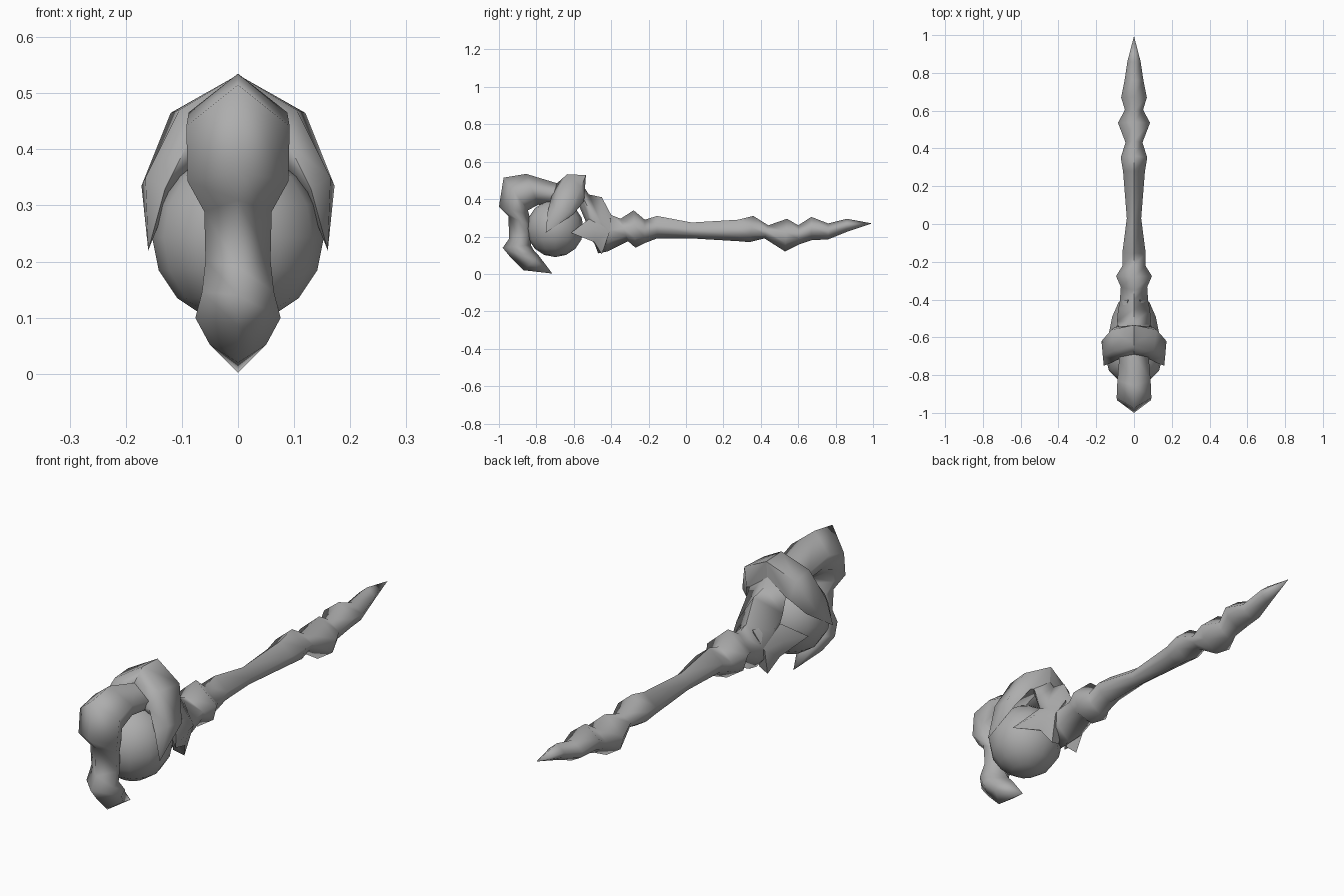
import bpy, bmesh, math
from mathutils import Vector

cube = bpy.data.objects.get("Cube")
if cube:
    bpy.data.objects.remove(cube, do_unlink=True)

grey = bpy.data.materials.new("plain grey")
grey.use_nodes = True
colour = (0.42, 0.42, 0.42, 1)
grey.diffuse_color = colour
grey.node_tree.nodes["Principled BSDF"].inputs["Base Color"].default_value = colour


def finish(name, bm):
    bmesh.ops.recalc_face_normals(bm, faces=bm.faces)
    mesh = bpy.data.meshes.new(name)
    bm.to_mesh(mesh)
    bm.free()
    mesh.materials.append(grey)
    ob = bpy.data.objects.new(name, mesh)
    bpy.context.collection.objects.link(ob)
    bpy.ops.object.select_all(action="DESELECT")
    ob.select_set(True)
    bpy.context.view_layer.objects.active = ob
    bpy.ops.object.shade_smooth_by_angle(angle=math.radians(75))
    return ob


def loft(name, rings):
    """Skin rings of equal length; a last ring of one point makes a tip."""
    bm = bmesh.new()
    loops = [[bm.verts.new(p) for p in ring] for ring in rings]
    n = len(loops[0])
    for a, b in zip(loops, loops[1:]):
        for i in range(n):
            j = (i + 1) % n
            bm.faces.new((a[i], a[j], b[0]) if len(b) == 1 else (a[i], a[j], b[j], b[i]))
    for end in (loops[0], loops[-1]):
        if len(end) > 2:
            bm.faces.new(end)
    return finish(name, bm)


def ridged(outer, inner, w):
    """Six-sided section between a ridge point and an inner point, both (y, z)."""
    a, b = Vector((0, *outer)), Vector((0, *inner))
    if w == 0:
        return [a]
    side = [(0, 0), (w, 0.42), (0.8 * w, 0.75), (0, 1), (-0.8 * w, 0.75), (-w, 0.42)]
    return [a.lerp(b, t) + Vector((x, 0, 0)) for x, t in side]


# Gnarled shaft: y of top, y of bottom, top z, bottom z, half width
shaft = [
    (-.56, -.57, .49, .36, .08), (-.52, -.51, .425, .22, .09),
    (-.45, -.47, .41, .11, .085), (-.40, -.42, .315, .12, .075),
    (-.35, -.31, .295, .175, .07), (-.28, -.27, .34, .14, .095),
    (-.22, -.22, .29, .165, .06), (-.155, -.155, .31, .19, .062),
    (.03, .03, .275, .19, .038), (.28, .28, .29, .175, .058),
    (.36, .34, .31, .17, .07), (.44, .42, .26, .19, .045),
    (.54, .53, .295, .12, .085), (.60, .61, .26, .16, .048),
    (.67, .67, .305, .18, .068), (.76, .76, .27, .185, .05),
    (.86, .86, .295, .225, .035), (.995, .995, .27, .27, 0),
]
loft("shaft", [ridged((a, zt), (b, zb), w) for a, b, zt, zb, w in shaft])

# Front hook curling over and down in front of the orb
hook = [
    ((-.55, .50), (-.57, .38), .08), ((-.69, .485), (-.73, .365), .078),
    ((-.855, .535), (-.79, .37), .088), ((-.975, .515), (-.845, .34), .092),
    ((-1, .36), (-.84, .32), .09), ((-.95, .31), (-.825, .26), .06),
    ((-.945, .19), (-.82, .22), .058), ((-.98, .14), (-.83, .155), .064),
    ((-.935, .085), (-.81, .12), .076), ((-.87, .02), (-.785, .095), .05),
    ((-.715, .002), (-.715, .002), 0),
]
loft("hook", [ridged(*ring) for ring in hook])

# Crest and side claws: half an arch from the apex to the tip, for each side
arch = [
    [(0, -.69, .485), (0, -.635, .533), (0, -.535, .528), (0, -.545, .42), (0, -.69, .39)],
    [(.09, -.72, .41), (.105, -.67, .47), (.12, -.56, .465), (.10, -.545, .39), (.08, -.69, .365)],
    [(.13, -.74, .33), (.165, -.70, .35), (.172, -.62, .335), (.14, -.60, .32), (.12, -.69, .32)],
    [(.16, -.75, .22)],
]

for side, sx in (("left", 1), ("right", -1)):
    loft(side + "_claw", [[(sx * x, y, z) for x, y, z in ring] for ring in arch])
    # Lower prong reaching forward from the neck beside the orb
    prong = [
        [(.03, -.40, .30), (.08, -.41, .22), (.065, -.45, .105), (.02, -.46, .12)],
        [(.07, -.51, .30), (.115, -.49, .24), (.095, -.49, .17), (.05, -.51, .19)],
        [(.14, -.615, .22)],
    ]
    loft(side + "_prong", [[(sx * x, y, z) for x, y, z in ring] for ring in prong])

# Orb held in the claws
bm = bmesh.new()
bmesh.ops.create_uvsphere(bm, u_segments=12, v_segments=8, radius=0.153)
bmesh.ops.translate(bm, verts=bm.verts, vec=(0, -.70, .243))
finish("orb", bm)
